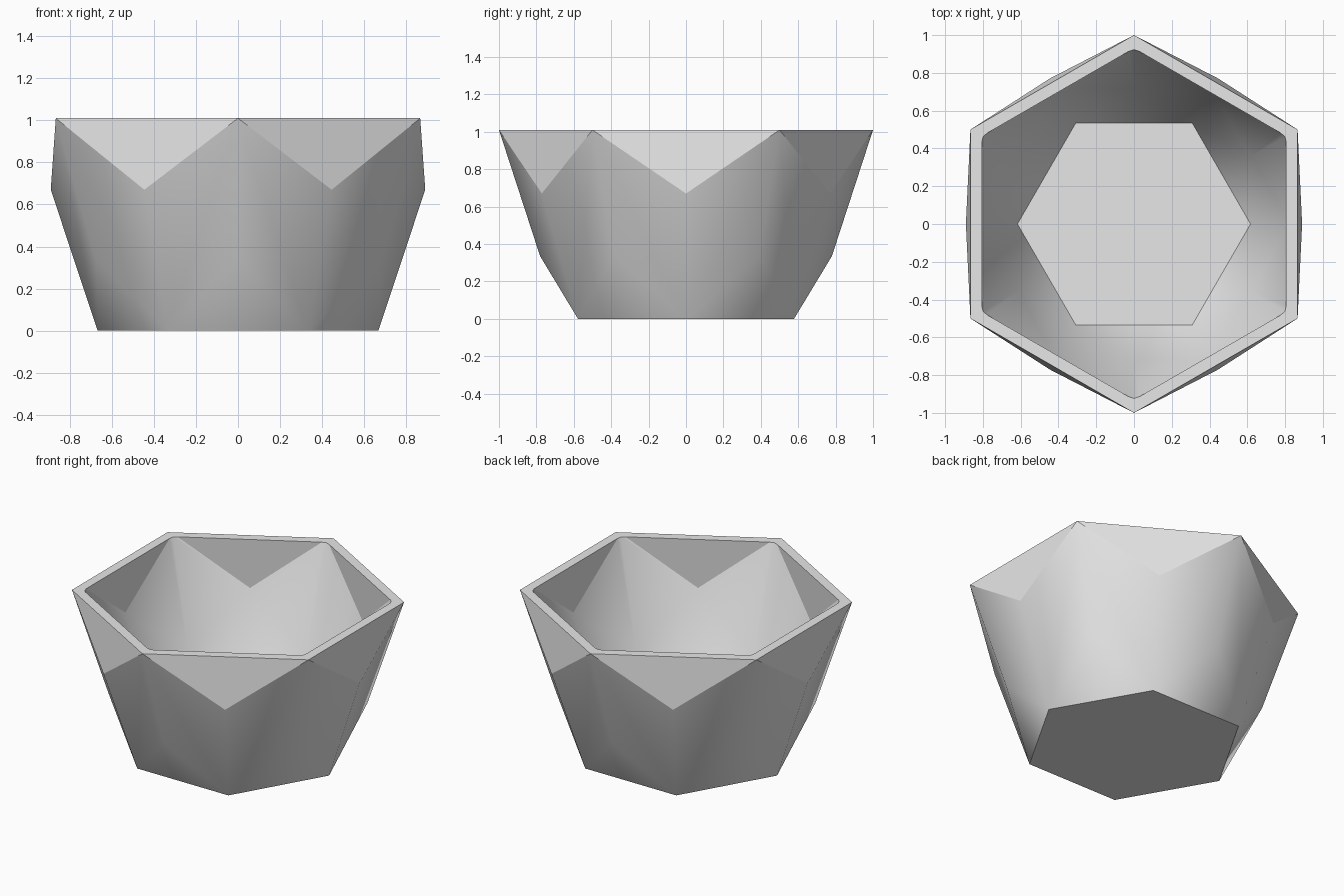
import bpy
import bmesh
from math import cos, sin, radians

cube = bpy.data.objects.get("Cube")
if cube:
    bpy.data.objects.remove(cube, do_unlink=True)

SIDES = 6
HEIGHT = 1.01

grey = bpy.data.materials.new("plain grey")
grey.use_nodes = True
grey.diffuse_color = (0.8, 0.8, 0.8, 1)
grey.node_tree.nodes["Principled BSDF"].inputs["Base Color"].default_value = (0.8, 0.8, 0.8, 1)

bm = bmesh.new()


def ring(radius, z, turn, side=0.0):
    """Six points around the axis, optionally shifted sideways."""
    points = []
    for i in range(SIDES):
        a = radians(60 * i + turn)
        points.append(bm.verts.new((radius * cos(a) - side * sin(a),
                                    radius * sin(a) + side * cos(a), z)))
    return points


def face(*verts, sharp=False):
    f = bm.faces.new(list(dict.fromkeys(verts)))
    f.smooth = True
    if sharp:
        for e in f.edges:
            e.smooth = False


def shell(base, low, high, left, tip, right):
    """Twisted wall: base triangles, tall facets and flat rim triangles."""
    face(*base, sharp=True)
    for i in range(SIDES):
        j = (i + 1) % SIDES
        face(base[i], base[j], low[i])
        face(base[i], low[i], tip[i], left[i], high[i])
        face(base[j], high[j], right[i], tip[i], low[i])
        face(high[i], left[i], right[i - 1], sharp=True)


# Outer wall and underside
rim = ring(1.0, HEIGHT, 30)
shell(ring(0.667, 0, 0), ring(0.78, 0.335, 30), ring(0.89, 0.67, 0), rim, rim, rim)

# Inner wall and floor, with softened rim corners
left = ring(0.915, HEIGHT, 30, -0.026)
tip = ring(0.923, HEIGHT, 30)
right = ring(0.915, HEIGHT, 30, 0.026)
shell(ring(0.617, 0.055, 0), ring(0.713, 0.35, 30), ring(0.825, 0.68, 0), left, tip, right)

# Flat rim
for i in range(SIDES):
    j = (i + 1) % SIDES
    face(rim[i], rim[j], left[j], right[i])
    face(rim[i], right[i], tip[i])
    face(rim[i], tip[i], left[i])
for e in bm.edges:
    if all(v.co.z > HEIGHT - 0.001 for v in e.verts) and any(
            abs(f.normal.z) < 0.9 for f in e.link_faces):
        e.smooth = False

bmesh.ops.recalc_face_normals(bm, faces=bm.faces)
# Rim border stays crisp
for e in bm.edges:
    if len(e.link_faces) == 2 and all(v.co.z > HEIGHT - 0.001 for v in e.verts):
        if e.calc_face_angle(0) > 0.7:
            e.smooth = False

mesh = bpy.data.meshes.new("faceted_pot")
bm.to_mesh(mesh)
bm.free()
mesh.materials.append(grey)
pot = bpy.data.objects.new("faceted_pot", mesh)
bpy.context.collection.objects.link(pot)
